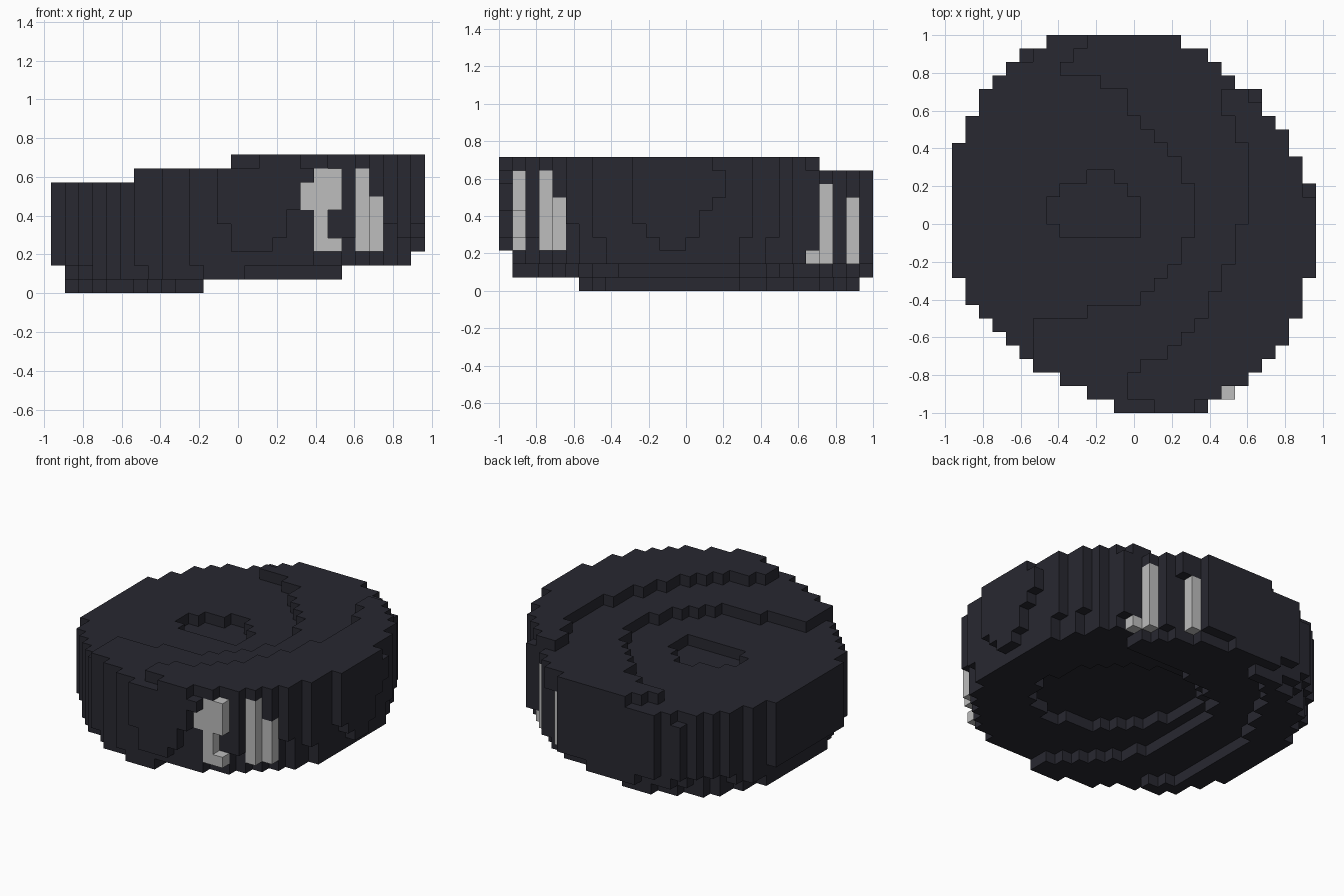
import bpy, bmesh

cube = bpy.data.objects.get("Cube")
if cube:
    bpy.data.objects.remove(cube, do_unlink=True)

NX, NY, NZ = 27, 28, 10
S = 2 / NY  # block size


def material(name, rgb):
    m = bpy.data.materials.new(name)
    m.use_nodes = True
    m.diffuse_color = (*rgb, 1)
    bsdf = m.node_tree.nodes["Principled BSDF"]
    bsdf.inputs["Base Color"].default_value = (*rgb, 1)
    bsdf.inputs["Roughness"].default_value = 0.8
    return m


rubber = material("dark rubber", (0.0212, 0.0212, 0.0305))
chalk = material("light grey", (0.51, 0.51, 0.51))

# Plan outline: first and end column of each row, front to back
LEFT = [12, 10, 8, 6, 5, 4, 3, 2, 1, 1] + [0] * 10 + [1, 1, 2, 2, 3, 4, 5, 7]
RIGHT = [19, 21, 22, 23, 24, 25, 25, 26, 26, 26] + [27] * 7 + \
        [26, 26, 25, 25, 24, 23, 23, 21, 20, 19, 17]

# First column of the two raised steps on the top, per row
TOP_HIGH = [15, 13, 13, 14, 16, 17, 18, 19, 19, 20, 20, 21, 21, 21] + \
           [22] * 6 + [21, 21, 20, 20] + [NX] * 4
TOP_MID = [0, 0, 0, 0, 6, 6, 6, 10, 14, 15, 16, 17, 17, 18, 18, 18, 18,
           17, 17, 16, 15, 14, 13, 13, 11, 8, 9, 10]
TOP_DIP = {13: (8, 14), 14: (7, 14), 15: (7, 14), 16: (8, 13), 17: (10, 12)}

# End column of the two lowest steps underneath, per row
LOW_MID = [0, 14, 14, 13, 12, 11, 10, 9, 9] + [8] * 9 + \
          [9, 9, 11, 14, 21, 21, 20, 20, 20, 20]
LOW = [0] * 6 + [6, 5] + [4] * 10 + [5, 5, 6, 6, 7, 7, 8, 9, 11, 0]


def oval(i, j, k):
    """Squared distance from the leaning axis of the disc at layer k."""
    lean = 0.046 * (k - 5)
    dx, dy = i + 0.5 - 13.25 - lean, j + 0.5 - 14.23 + lean
    return dx * dx + 0.93 * dy * dy + 0.2 * dx * dy


def excess(i, j, k):
    """How far a block lies outside the rim, which widens upwards."""
    return oval(i, j, k) - 179.5 - 0.94 * (k - 5)


def in_disc(i, j, k):
    """Leaning rim inside the outline, narrower at both ends."""
    if not LEFT[j] <= i < RIGHT[j]:
        return False
    if k < 2:
        return oval(i, j, k) <= 150 + 15 * k
    if k == 9:
        return excess(i, j, k) <= -6
    nearest = min(excess(i, j, 2), excess(i, j, 8))
    return excess(i, j, k) <= max(0, nearest + 3)


def in_steps(i, j, k):
    """Stepped, dished top and underside."""
    if k == 9:
        return i >= TOP_HIGH[j]
    if k == 8:
        return i >= TOP_MID[j]
    if k == 7:
        a, b = TOP_DIP.get(j, (0, 0))
        return not a <= i < b
    if k == 2:
        dx, dy = i + 0.5 - 15.2, j + 0.5 - 13.8
        dip = (dy - dx) ** 2 / (2 * 7.4 ** 2) + (dx + dy) ** 2 / (2 * 5.3 ** 2) < 1
        return i < 26 and not dip
    if k == 1:
        return 1 <= i < LOW_MID[j]
    if k == 0:
        return 1 <= i < LOW[j]
    return True


def column(i, j, k0, k1):
    return {(i, j, k) for k in range(k0, k1 + 1)}


# Light marks on the front and back of the rim
front_marks = (column(18, 1, 6, 7) | column(19, 1, 3, 8) | column(20, 1, 6, 8)
               | column(20, 1, 3, 3) | column(22, 3, 3, 8) | column(23, 4, 3, 6))
back_marks = column(21, 23, 2, 2) | column(20, 24, 2, 7) | column(17, 26, 2, 6)
# Notches that leave the marks exposed
gaps = (column(20, 1, 4, 5) | column(18, 0, 3, 7)
        | column(22, 23, 2, 2) | column(18, 26, 2, 6))
# Dark blocks that close the rim above the back marks
caps = column(22, 23, 3, 8) | column(20, 24, 8, 8) | column(18, 26, 7, 8)

body = {(i, j, k) for i in range(NX) for j in range(NY) for k in range(NZ)
        if in_disc(i, j, k) and in_steps(i, j, k)}
body = (body | caps) - front_marks - back_marks - gaps
solid = body | front_marks | back_marks

# Each block side: outward step and its four corners
SIDES = [
    ((1, 0, 0), ((1, 0, 0), (1, 1, 0), (1, 1, 1), (1, 0, 1))),
    ((-1, 0, 0), ((0, 0, 0), (0, 0, 1), (0, 1, 1), (0, 1, 0))),
    ((0, 1, 0), ((0, 1, 0), (0, 1, 1), (1, 1, 1), (1, 1, 0))),
    ((0, -1, 0), ((0, 0, 0), (1, 0, 0), (1, 0, 1), (0, 0, 1))),
    ((0, 0, 1), ((0, 0, 1), (1, 0, 1), (1, 1, 1), (0, 1, 1))),
    ((0, 0, -1), ((0, 0, 0), (0, 1, 0), (1, 1, 0), (1, 0, 0))),
]


def build(name, cells, mat):
    """Mesh of the exposed block faces of one part."""
    bm = bmesh.new()
    verts = {}

    def vert(p):
        if p not in verts:
            verts[p] = bm.verts.new(((p[0] - NX / 2) * S, (p[1] - NY / 2) * S, p[2] * S))
        return verts[p]

    for c in sorted(cells):
        for step, corners in SIDES:
            if tuple(a + b for a, b in zip(c, step)) not in solid:
                bm.faces.new([vert(tuple(a + b for a, b in zip(c, q))) for q in corners])
    mesh = bpy.data.meshes.new(name)
    bm.to_mesh(mesh)
    bm.free()
    mesh.materials.append(mat)
    bpy.context.collection.objects.link(bpy.data.objects.new(name, mesh))


build("disc_body", body, rubber)
build("front_rim_marks", front_marks, chalk)
build("back_rim_marks", back_marks, chalk)
